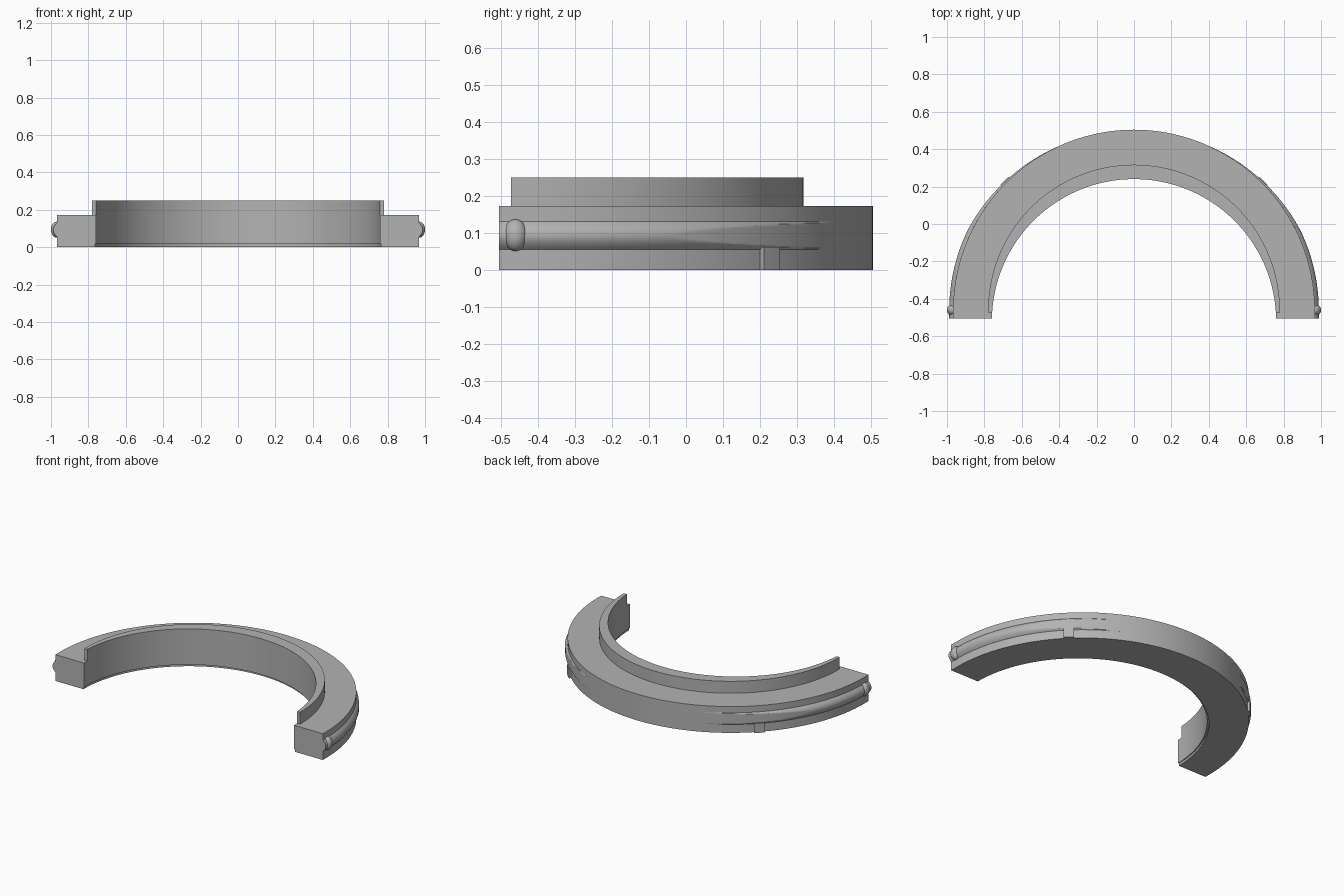
import bpy, bmesh
from math import sin, cos, pi, asin, radians

cube = bpy.data.objects.get("Cube")
if cube:
    bpy.data.objects.remove(cube, do_unlink=True)

grey = bpy.data.materials.new("plain_grey")
grey.use_nodes = True
GREY = (0.45, 0.45, 0.45, 1)
grey.diffuse_color = GREY
grey.node_tree.nodes["Principled BSDF"].inputs["Base Color"].default_value = GREY

CY = -0.463      # centre of the outer wall
RADIUS = 0.967   # radius of the outer wall
FRONT = -0.505   # y of the cut ends
STEPS = 96


def finish(name, bm, mirror=False):
    bmesh.ops.recalc_face_normals(bm, faces=bm.faces)
    mesh = bpy.data.meshes.new(name)
    bm.to_mesh(mesh)
    bm.free()
    mesh.materials.append(grey)
    ob = bpy.data.objects.new(name, mesh)
    bpy.context.collection.objects.link(ob)
    if mirror:
        ob.modifiers.new("mirror", "MIRROR").use_clip = False
    bpy.ops.object.select_all(action="DESELECT")
    ob.select_set(True)
    bpy.context.view_layer.objects.active = ob
    bpy.ops.object.shade_smooth_by_angle(angle=radians(30))
    return ob


def loft(name, sections, mirror=False):
    """Skin a row of closed sections and cap both ends."""
    bm = bmesh.new()
    rows = [[bm.verts.new(p) for p in s] for s in sections]
    n = len(rows[0])
    for a, b in zip(rows, rows[1:]):
        for i in range(n):
            j = (i + 1) % n
            bm.faces.new((a[i], a[j], b[j], b[i]))
    bm.faces.new(rows[0])
    bm.faces.new(rows[-1])
    return finish(name, bm, mirror)


def half_ring(name, radius, hole_radius, hole_y, front, z0, z1):
    """Half ring with straight ends and an offset hole."""
    outer = [(radius, front)]
    for i in range(STEPS + 1):
        t = pi * i / STEPS
        outer.append((radius * cos(t), CY + radius * sin(t)))
    outer.append((-radius, front))
    start = asin((front - hole_y) / hole_radius)
    last = len(outer) - 1
    sections = []
    for i, (x, y) in enumerate(outer):
        t = start + (pi - 2 * start) * i / last
        hx, hy = hole_radius * cos(t), hole_y + hole_radius * sin(t)
        sections.append([(x, y, z0), (x, y, z1), (hx, hy, z1), (hx, hy, z0)])
    return loft(name, sections)


def polar(r, t, z):
    return (r * cos(t), CY + r * sin(t), z)


# Main half ring: relieved foot, body and raised inner rim
half_ring("foot", RADIUS, 0.765, -0.51, FRONT, 0, 0.016)
half_ring("body", RADIUS, 0.76, -0.52, FRONT, 0.016, 0.172)
half_ring("inner_rim", 0.78, 0.76, -0.52, -0.472, 0.172, 0.25)


# Rounded snap band on the outer wall, cut back until it fades out
def band_section(t):
    crest = 1.007 - 0.044 * sin(t)
    pts = [polar(0.95, t, 0.055), polar(0.95, t, 0.131)]
    for k in range(21):
        u = 1 - k / 10
        r = RADIUS + 0.021 * (1 - u * u)
        pts.append(polar(min(r, crest), t, 0.093 + 0.038 * u))
    return pts


sections = [band_section(radians(66) * i / 60) for i in range(61)]
sections.insert(0, [(x, FRONT, z) for x, y, z in sections[0]])
loft("snap_band", sections, mirror=True)

# Short upright rib under the band
rib = []
for i in range(5):
    t = radians(43.3 + 0.9 * i)
    rib.append([polar(r, t, z) for r, z in
                ((0.95, 0), (0.981, 0), (0.981, 0.062), (0.95, 0.062))])
loft("rib", rib, mirror=True)

# Locking bead near each end
bm = bmesh.new()
bmesh.ops.create_uvsphere(bm, u_segments=32, v_segments=20, radius=1)
bmesh.ops.scale(bm, vec=(0.032, 0.032, 0.043), verts=bm.verts)
bmesh.ops.translate(bm, vec=(0.968, -0.46, 0.094), verts=bm.verts)
finish("locking_bead", bm, mirror=True)
